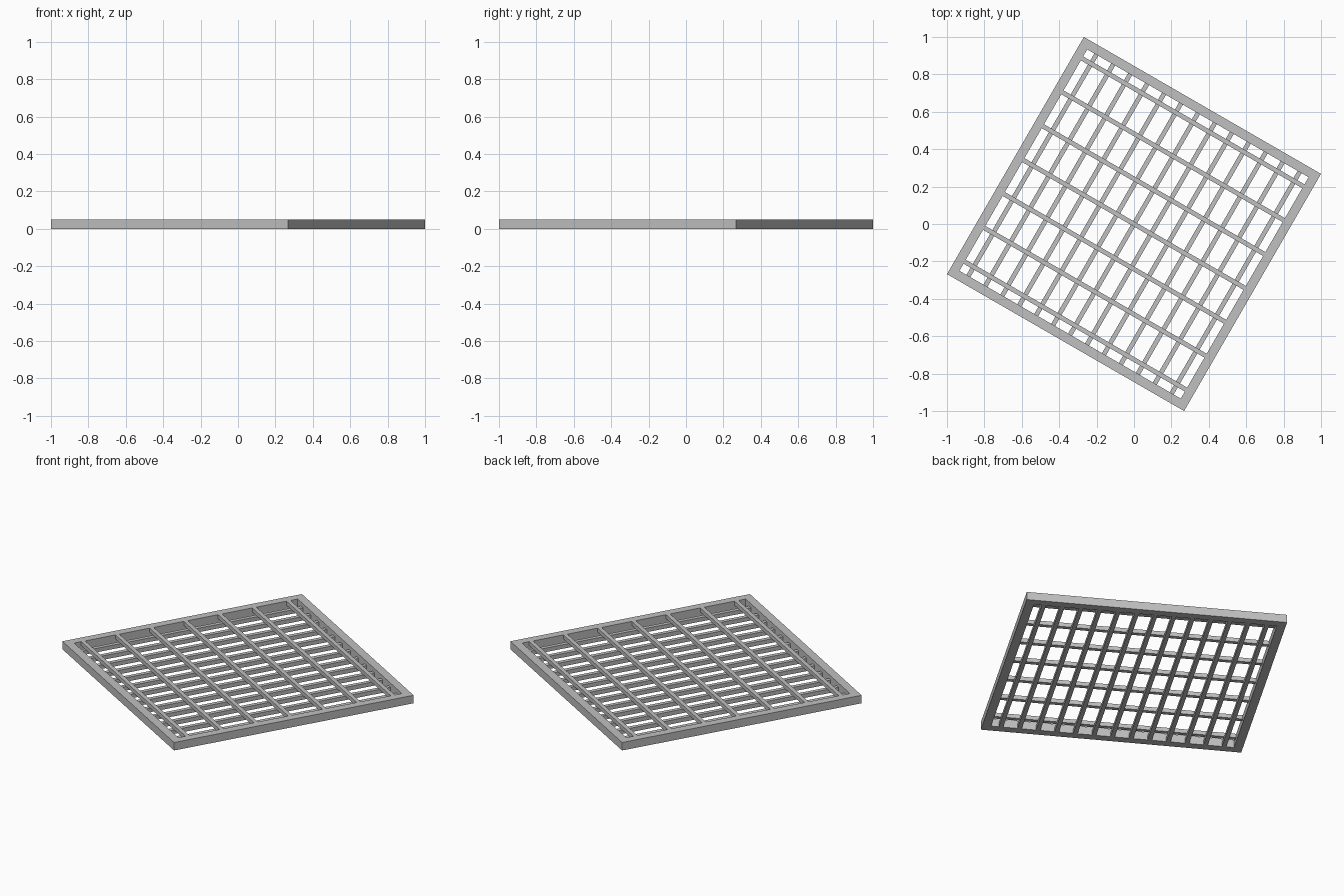
import bpy, bmesh, math
from mathutils import Matrix

cube = bpy.data.objects.get("Cube")
if cube:
    bpy.data.objects.remove(cube, do_unlink=True)

TURN = Matrix.Rotation(math.radians(-30), 4, 'Z')
SIDE = 2 / (math.cos(math.radians(30)) + 0.5)   # edge of the square panel
TUBE = SIDE / 30                                # frame width and height
BAR = TUBE / 2                                  # grate bar thickness
INNER = SIDE - 2 * TUBE                         # clear opening

steel = bpy.data.materials.new("grey_steel")
steel.use_nodes = True
grey = (0.53, 0.53, 0.53, 1)
steel.diffuse_color = grey
steel.node_tree.nodes["Principled BSDF"].inputs["Base Color"].default_value = grey


def finish(name, bm):
    """Turn the part to its final angle and add it to the scene."""
    bmesh.ops.recalc_face_normals(bm, faces=bm.faces)
    bm.transform(TURN)
    mesh = bpy.data.meshes.new(name)
    bm.to_mesh(mesh)
    bm.free()
    mesh.materials.append(steel)
    obj = bpy.data.objects.new(name, mesh)
    bpy.context.collection.objects.link(obj)


def bar(name, size, centre):
    bm = bmesh.new()
    bmesh.ops.create_cube(bm, size=1, matrix=Matrix.Translation(centre) @ Matrix.Diagonal((*size, 1)))
    finish(name, bm)


# Square frame: a rectangular section carried around four corners
bm = bmesh.new()
rings = []
for sx, sy in ((1, 1), (-1, 1), (-1, -1), (1, -1)):
    section = ((SIDE / 2, 0), (SIDE / 2, TUBE), (INNER / 2, TUBE), (INNER / 2, 0))
    rings.append([bm.verts.new((sx * r, sy * r, z)) for r, z in section])
for i in range(4):
    a, b = rings[i], rings[(i + 1) % 4]
    for j in range(4):
        k = (j + 1) % 4
        bm.faces.new((a[j], a[k], b[k], b[j]))
finish("frame", bm)

# Upper layer: seven widely spaced cross bars
for i in range(-3, 4):
    bar(f"cross_bar_{i + 4}", (INNER, BAR, BAR), (0, i * SIDE / 7, TUBE - BAR / 2))

# Lower layer: thirteen closely spaced bars running the other way
for i in range(-6, 7):
    bar(f"lower_bar_{i + 7}", (BAR, INNER, BAR), (i * SIDE / 14, 0, BAR / 2))
